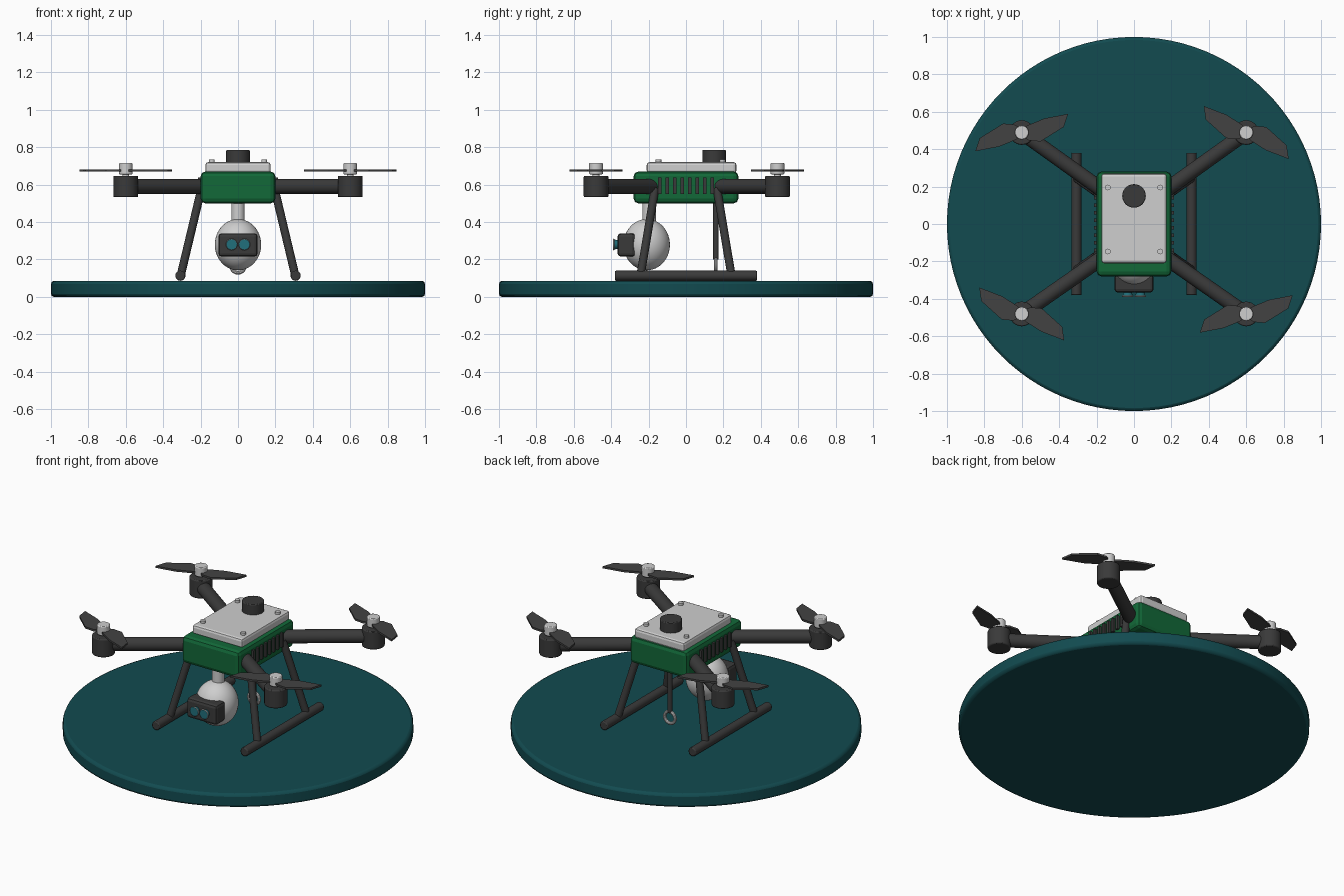
import bpy, bmesh, math
from mathutils import Vector, Matrix

if "Cube" in bpy.data.objects:
    bpy.data.objects.remove(bpy.data.objects["Cube"])


def material(name, color):
    m = bpy.data.materials.new(name)
    m.use_nodes = True
    rgba = (*color, 1)
    m.diffuse_color = rgba
    m.node_tree.nodes["Principled BSDF"].inputs["Base Color"].default_value = rgba
    return m


TEAL = material("pad teal", (0.006, 0.07, 0.08))
GREEN = material("body green", (0.006, 0.14, 0.04))
DARK = material("charcoal", (0.042, 0.042, 0.042))
PROP = material("propeller grey", (0.055, 0.055, 0.055))
LIGHT = material("light grey", (0.62, 0.62, 0.62))
GLASS = material("lens blue", (0.015, 0.16, 0.2))


def finish(name, bm, mat, bevel=0, segments=2, smooth=True):
    mesh = bpy.data.meshes.new(name)
    bmesh.ops.recalc_face_normals(bm, faces=bm.faces[:])
    bm.to_mesh(mesh)
    bm.free()
    mesh.materials.append(mat)
    obj = bpy.data.objects.new(name, mesh)
    bpy.context.collection.objects.link(obj)
    if bevel:
        mod = obj.modifiers.new("Bevel", "BEVEL")
        mod.width, mod.segments = bevel, segments
        mod.limit_method = "ANGLE"
    if smooth:
        bpy.ops.object.select_all(action="DESELECT")
        obj.select_set(True)
        bpy.context.view_layer.objects.active = obj
        bpy.ops.object.shade_smooth_by_angle(angle=math.radians(35))
    return obj


def box(name, low, high, mat, bevel=0, segments=2):
    low, high = Vector(low), Vector(high)
    bm = bmesh.new()
    bmesh.ops.create_cube(bm, size=1, matrix=Matrix.Translation((low + high) / 2)
                          @ Matrix.Diagonal((*(high - low), 1)))
    return finish(name, bm, mat, bevel, segments, smooth=False)


def rod(name, start, end, radius, mat, bevel=0, end_radius=None, sides=32):
    start, end = Vector(start), Vector(end)
    axis = end - start
    bm = bmesh.new()
    bmesh.ops.create_cone(bm, cap_ends=True, segments=sides, radius1=radius,
                          radius2=end_radius or radius, depth=axis.length,
                          matrix=Matrix.Translation((start + end) / 2)
                          @ axis.to_track_quat("Z", "Y").to_matrix().to_4x4())
    return finish(name, bm, mat, bevel)


def ring(name, center, major, minor, mat):
    bpy.ops.mesh.primitive_torus_add(location=center, rotation=(math.pi / 2, 0, 0),
                                     major_radius=major, minor_radius=minor,
                                     major_segments=32, minor_segments=10)
    obj = bpy.context.object
    obj.name = name
    obj.data.materials.append(mat)
    bpy.ops.object.shade_smooth_by_angle()


# Swept blade outline, measured from the hub
BLADE = [(0.01, 0.025), (0.035, 0.04), (0.12, 0.075), (0.248, 0.1),
         (0.225, 0.03), (0.10, -0.048), (0.04, -0.043), (0.01, -0.025)]


def propeller(name, center, mirrored):
    flip = -1 if mirrored else 1
    turn = math.radians(-10) if mirrored else 0
    bm = bmesh.new()
    for half in (0, math.pi):
        spin = Matrix.Rotation(turn + half, 3, "Z")
        verts = [bm.verts.new(spin @ Vector((x, y * flip, -0.006))) for x, y in BLADE]
        face = bm.faces.new(verts)
        top = bmesh.ops.extrude_face_region(bm, geom=[face])["geom"]
        bmesh.ops.translate(bm, vec=(0, 0, 0.012),
                            verts=[v for v in top if isinstance(v, bmesh.types.BMVert)])
    bmesh.ops.translate(bm, vec=center, verts=bm.verts[:])
    finish(name, bm, PROP, smooth=False)


# Landing pad
rod("landing_pad", (0, 0, 0), (0, 0, 0.085), 1, TEAL, bevel=0.016, sides=96)

# Body, lid, bolts and antenna puck
box("body", (-0.2, -0.28, 0.5), (0.2, 0.28, 0.67), GREEN, bevel=0.025)
box("lid", (-0.175, -0.21, 0.66), (0.175, 0.27, 0.72), LIGHT, bevel=0.015)
rod("antenna_puck", (0, 0.15, 0.715), (0, 0.15, 0.785), 0.063, DARK, bevel=0.005)
for x in (-0.14, 0.14):
    for y in (-0.147, 0.195):
        rod("lid_bolt", (x, y, 0.715), (x, y, 0.735), 0.015, LIGHT, sides=16)

for side, sx in (("left", 1), ("right", -1)):
    # Side vents
    for i in range(8):
        y = (i - 3.5) * 0.04
        box(f"{side}_vent", (sx * 0.205 - 0.009, y - 0.009, 0.55),
            (sx * 0.205 + 0.009, y + 0.009, 0.637), DARK)
    # Landing skid
    rod(f"{side}_skid", (sx * 0.308, -0.38, 0.113), (sx * 0.308, 0.38, 0.113),
        0.027, DARK, bevel=0.006)
    for end, sy in (("front", -1), ("back", 1)):
        corner = f"{end}_{side}"
        rod(f"{corner}_leg", (sx * 0.195, sy * 0.165, 0.58),
            (sx * 0.306, sy * 0.243, 0.115), 0.022, DARK)
        # Arm, motor, hub and propeller
        mx, my = sx * 0.6, sy * 0.485 + 0.004
        rod(f"{corner}_arm", (sx * 0.14, sy * 0.16, 0.59), (mx, my, 0.59), 0.04, DARK)
        rod(f"{corner}_motor", (mx, my, 0.533), (mx, my, 0.647), 0.066, DARK, bevel=0.006)
        rod(f"{corner}_shaft", (mx, my, 0.64), (mx, my, 0.68), 0.018, LIGHT, sides=16)
        rod(f"{corner}_hub", (mx, my, 0.655), (mx, my, 0.715), 0.037, LIGHT, bevel=0.005)
        propeller(f"{corner}_propeller", (mx, my, 0.676), sx == sy)

# Camera gimbal
rod("camera_stem", (0, -0.197, 0.39), (0, -0.197, 0.51), 0.036, LIGHT)
bm = bmesh.new()
bmesh.ops.create_uvsphere(bm, u_segments=40, v_segments=24, radius=1,
                          matrix=Matrix.Translation((0, -0.21, 0.279))
                          @ Matrix.Diagonal((0.124, 0.124, 0.137, 1)))
finish("camera_ball", bm, LIGHT)
box("camera_housing", (-0.105, -0.366, 0.215), (0.105, -0.27, 0.34), DARK, bevel=0.018)
for x in (-0.034, 0.034):
    rod("camera_lens", (x, -0.36, 0.28), (x, -0.39, 0.28), 0.022, GLASS, end_radius=0.028)
    ring("lens_rim", (x, -0.386, 0.28), 0.027, 0.004, LIGHT)

# Hanging hook at the back
rod("hook_rod", (0, 0.16, 0.2), (0, 0.16, 0.51), 0.015, DARK, sides=20)
ring("hook_ring", (0, 0.16, 0.165), 0.036, 0.01, LIGHT)
